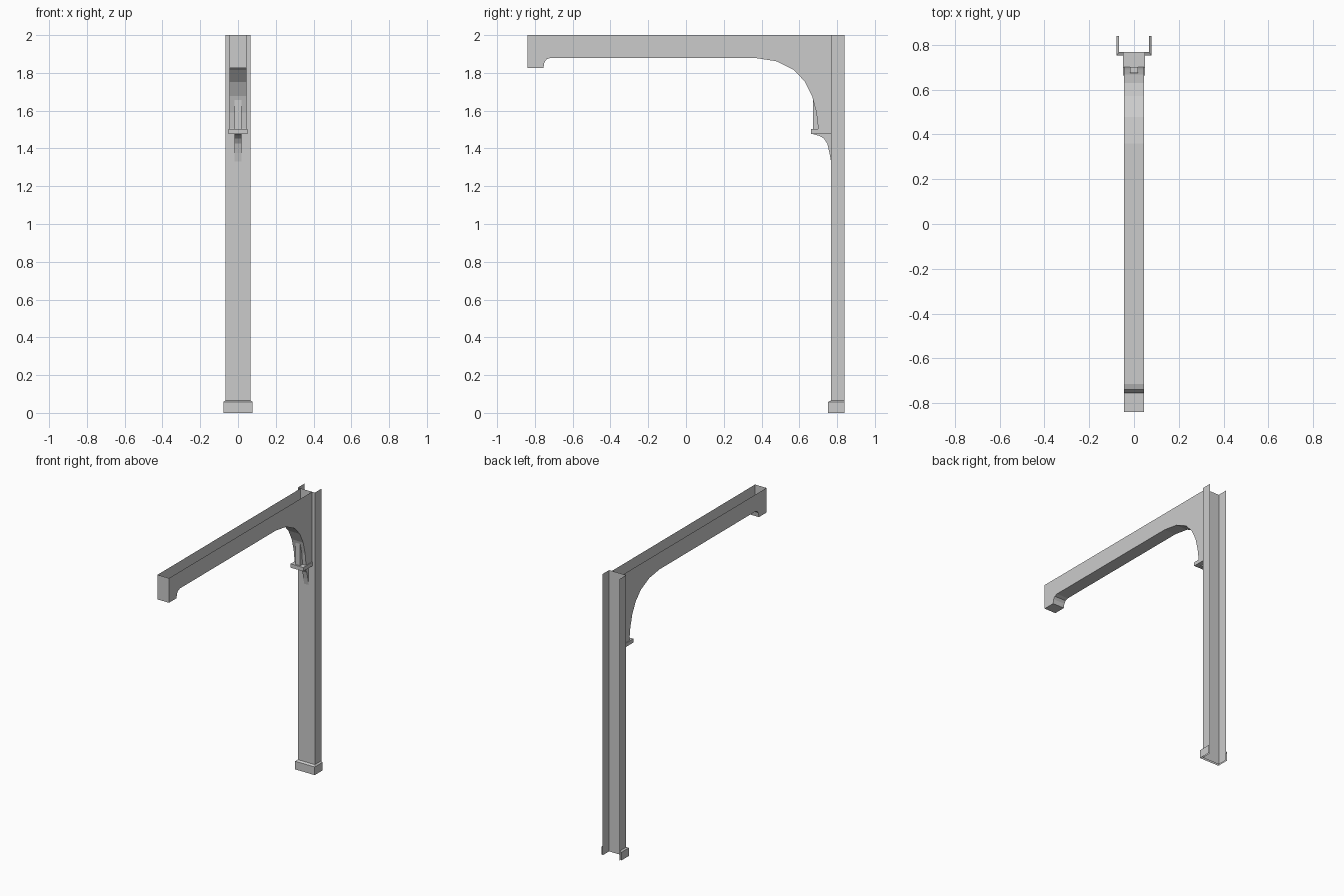
import bpy

if "Cube" in bpy.data.objects:
    bpy.data.objects.remove(bpy.data.objects["Cube"])


def make(name, verts, faces):
    me = bpy.data.meshes.new(name)
    me.from_pydata(verts, [], faces)
    me.update()
    ob = bpy.data.objects.new(name, me)
    bpy.context.collection.objects.link(ob)
    return ob


def extrude_x(name, prof, half, skip=()):
    """Side profile (y, z), clockwise seen from +x, extruded across x; skip lists open edges."""
    n = len(prof)
    verts = [(-half, y, z) for y, z in prof] + [(half, y, z) for y, z in prof]
    faces = [tuple(range(n)), tuple(range(2 * n - 1, n - 1, -1))]
    for i in range(n):
        if i not in skip:
            j = (i + 1) % n
            faces.append((i, i + n, j + n, j))
    return make(name, verts, faces)


def channel(name, rings):
    """U-shaped shell open at the back; each ring is (half width, front y, z)."""
    verts, faces = [], []
    for w, y, z in rings:
        verts += [(-w, 0.84, z), (-w, y, z), (w, y, z), (w, 0.84, z)]
    for r in range(len(rings) - 1):
        for k in range(3):
            a = r * 4 + k
            faces.append((a, a + 1, a + 5, a + 4))
    return make(name, verts, faces)


# Post and its chamfered foot
channel("post", [(0.067, 0.768, 0.0), (0.067, 0.768, 2.0)])
channel("post_base", [(0.077, 0.752, 0.0), (0.077, 0.752, 0.058), (0.067, 0.768, 0.066)])

# Beam shell with curved haunch, open on top and against the post
beam = [(0.768, 2.0), (0.768, 1.49), (0.70, 1.49), (0.70, 1.507), (0.69, 1.59),
        (0.668, 1.677), (0.63, 1.753), (0.572, 1.815), (0.477, 1.862), (0.36, 1.88),
        (-0.715, 1.88), (-0.738, 1.872), (-0.75, 1.855), (-0.755, 1.825),
        (-0.84, 1.825), (-0.84, 2.0)]
extrude_x("beam", beam, 0.045, skip=(0, len(beam) - 1))

# Rib filling the foot of the curve
extrude_x("bracket_rib", [(0.70, 1.67), (0.70, 1.50), (0.673, 1.50), (0.673, 1.67)], 0.018, skip=(0,))

# Shelf plate carrying the haunch
extrude_x("bracket_plate", [(0.768, 1.503), (0.768, 1.476), (0.662, 1.476), (0.662, 1.503)], 0.05, skip=(0,))

# Small curved corbel under the plate
extrude_x("corbel", [(0.768, 1.476), (0.768, 1.33), (0.76, 1.375), (0.748, 1.425),
                     (0.73, 1.453), (0.705, 1.467), (0.672, 1.476)], 0.018, skip=(0, 6))
